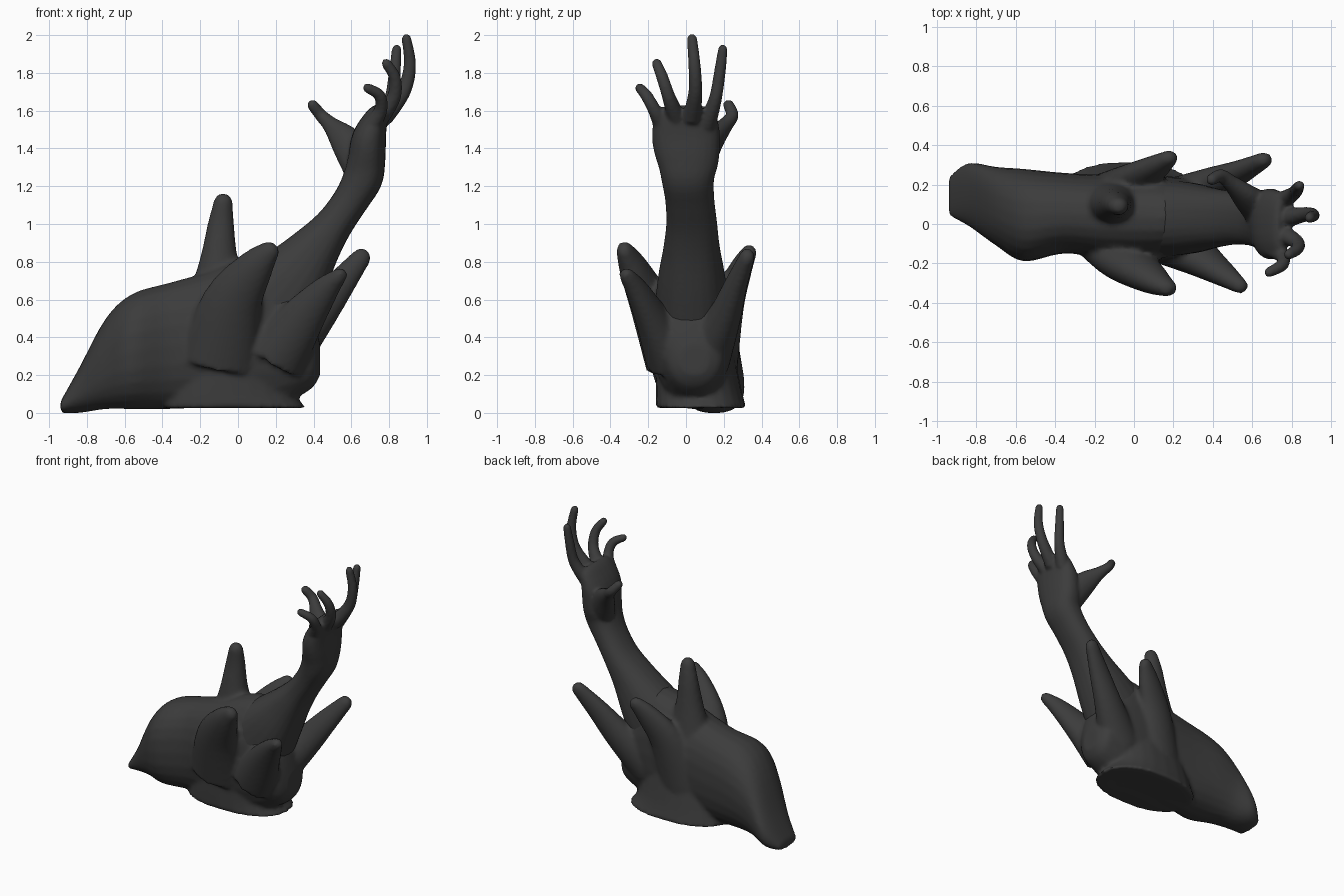
import bpy, bmesh, math
from mathutils import Vector

mat = bpy.data.materials.new("charcoal")
mat.diffuse_color = (0.045, 0.045, 0.045, 1)


def smooth_path(pts, steps=4):
    """Catmull-Rom through (x, y, z, in-plane radius, side radius) stations."""
    p = [Vector(q) for q in pts]
    p = [p[0]] + p + [p[-1]]
    out = []
    for i in range(1, len(p) - 2):
        a, b, c, d = p[i - 1:i + 3]
        for s in range(steps):
            t = s / steps
            out.append(0.5 * (2 * b + (c - a) * t + (2 * a - 5 * b + 4 * c - d) * t * t
                              + (3 * b - a - 3 * c + d) * t ** 3))
    return out + [p[-1]]


def loft(bm, pts, axis=None, power=2.0, tip=False, sides=24):
    """Closed tube of superellipse rings; optional rounded tip."""
    st = smooth_path(pts)
    rings = []

    def ring(c, t, rv, ru):
        u = Vector((0, 1, 0))
        u = (u - t * u.dot(t)).normalized()
        v = t.cross(u)
        vs = []
        for k in range(sides):
            a = 2 * math.pi * k / sides
            ca, sa = math.cos(a), math.sin(a)
            e = 2 / power
            vs.append(bm.verts.new(c + u * math.copysign(abs(ca) ** e, ca) * ru
                                   + v * math.copysign(abs(sa) ** e, sa) * rv))
        rings.append(vs)

    for i, s in enumerate(st):
        a, b = st[max(i - 1, 0)], st[min(i + 1, len(st) - 1)]
        t = Vector(axis) if axis else (Vector(b[:3]) - Vector(a[:3])).normalized()
        ring(Vector(s[:3]), t, s[3], s[4])
    if tip:
        for f, h in ((0.8, 0.55), (0.4, 0.9)):
            ring(Vector(s[:3]) + t * s[4] * h, t, s[3] * f, s[4] * f)
    for r0, r1 in zip(rings, rings[1:]):
        for k in range(sides):
            n = (k + 1) % sides
            bm.faces.new((r0[k], r0[n], r1[n], r1[k]))
    bm.faces.new(rings[0][::-1])
    bm.faces.new(rings[-1])


def finish(bm, name, voxel, relax):
    """Fuse overlapping lofts into one smooth skin."""
    bmesh.ops.recalc_face_normals(bm, faces=bm.faces)
    me = bpy.data.meshes.new(name)
    bm.to_mesh(me)
    bm.free()
    ob = bpy.data.objects.new(name, me)
    bpy.context.collection.objects.link(ob)
    me.materials.append(mat)
    m = ob.modifiers.new("fuse", 'REMESH')
    m.mode = 'VOXEL'
    m.voxel_size = voxel
    m.use_smooth_shade = True
    m = ob.modifiers.new("relax", 'SMOOTH')
    m.iterations = relax
    m.factor = 0.5


# --- mound with spikes ---
bm = bmesh.new()
# long body, as x, y range, z range
body = [(-0.94, .04, .24, 0, .06), (-0.84, -.01, .31, 0, .24), (-0.7, -.11, .29, .02, .5),
        (-0.56, -.19, .28, .02, .63), (-0.36, -.15, .26, .02, .69), (-0.15, -.17, .25, .03, .75),
        (0.05, -.18, .25, .03, .83), (0.2, -.17, .24, .03, .84), (0.33, -.14, .22, .09, .68),
        (0.4, -.1, .19, .14, .5), (0.435, -.03, .12, .2, .36)]
loft(bm, [(x, (a + b) / 2, (c + d) / 2, (d - c) / 2, (b - a) / 2) for x, a, b, c, d in body],
     axis=(1, 0, 0), power=2.3)
# flared foot
loft(bm, [(-0.03, .08, .025, .39, .24), (-0.05, .065, .14, .34, .225), (-0.03, .04, .4, .3, .2)],
     axis=(0, 0, 1), power=2.3)
spikes = [
    [(-.1, -.06, .28, .22, .16), (-.03, -.19, .58, .16, .11), (.09, -.28, .77, .1, .075), (.17, -.325, .86, .055, .045)],
    [(.2, -.08, .3, .17, .14), (.34, -.18, .5, .12, .09), (.46, -.26, .65, .075, .06), (.54, -.315, .73, .04, .04)],
    [(-.08, .12, .28, .2, .16), (0, .22, .58, .13, .09), (.11, .29, .76, .085, .06), (.18, .335, .85, .05, .04)],
    [(.22, .1, .3, .16, .14), (.4, .2, .5, .11, .09), (.54, .265, .68, .08, .06), (.66, .325, .83, .05, .04)],
    [(-.1, .1, .6, .17, .12), (-.1, .1, .82, .1, .085), (-.09, .1, 1.0, .07, .06), (-.078, .09, 1.12, .05, .045)],
]
for s in spikes:
    loft(bm, s, tip=True)
finish(bm, "mound", 0.016, 3)

# --- arm and hand ---
bm = bmesh.new()
loft(bm, [(.12, .03, .5, .28, .2), (.28, .03, .7, .2, .18), (.41, .03, .87, .135, .15),
          (.51, .03, 1.0, .1, .135), (.6, .02, 1.13, .095, .13), (.66, .01, 1.24, .105, .14),
          (.68, .01, 1.34, .1, .165), (.695, 0, 1.46, .09, .18), (.735, 0, 1.57, .06, .165),
          (.76, 0, 1.61, .035, .14)], power=2.3)
digits = [
    # thumb
    [(.66, .06, 1.31, .11, .09), (.57, .14, 1.44, .085, .06), (.49, .21, 1.525, .045, .04),
     (.44, .245, 1.575, .034, .034), (.395, .225, 1.63, .03, .03)],
    # index, middle, ring, little
    [(.74, .11, 1.53, .05, .05), (.81, .155, 1.66, .038, .035), (.83, .18, 1.81, .032, .031), (.84, .195, 1.925, .026, .026)],
    [(.77, .03, 1.56, .05, .05), (.875, .05, 1.7, .04, .037), (.91, .045, 1.84, .033, .033), (.892, .032, 1.98, .026, .028)],
    [(.75, -.05, 1.56, .05, .05), (.825, -.09, 1.67, .038, .036), (.83, -.125, 1.775, .032, .032), (.785, -.155, 1.85, .027, .027)],
    [(.7, -.12, 1.51, .05, .05), (.755, -.165, 1.6, .036, .036), (.75, -.21, 1.68, .032, .032), (.685, -.245, 1.72, .026, .026)],
]
for d in digits:
    loft(bm, d, tip=True, sides=16)
finish(bm, "arm_and_hand", 0.011, 3)
